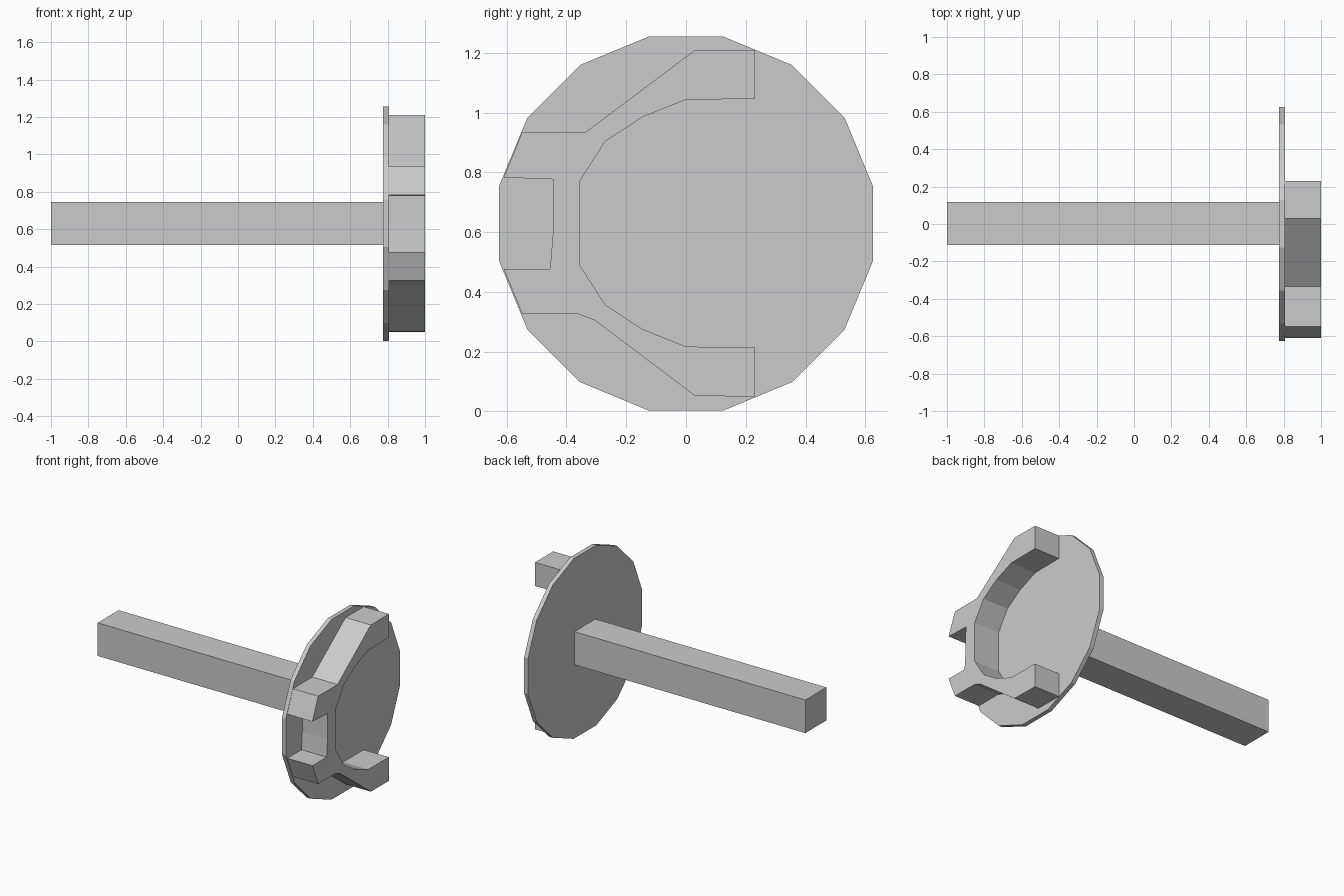
import bpy, bmesh, math

if "Cube" in bpy.data.objects:
    bpy.data.objects.remove(bpy.data.objects["Cube"])


def extrude_x(name, profile, x0, x1):
    """Extrude a counter-clockwise (y, z) outline along x."""
    bm = bmesh.new()
    face = bm.faces.new([bm.verts.new((x0, y, z)) for y, z in profile])
    res = bmesh.ops.extrude_face_region(bm, geom=[face])
    verts = [v for v in res["geom"] if isinstance(v, bmesh.types.BMVert)]
    bmesh.ops.translate(bm, verts=verts, vec=(x1 - x0, 0, 0))
    bmesh.ops.recalc_face_normals(bm, faces=bm.faces)
    mesh = bpy.data.meshes.new(name)
    bm.to_mesh(mesh)
    bm.free()
    obj = bpy.data.objects.new(name, mesh)
    bpy.context.collection.objects.link(obj)
    return obj


# Square shaft
extrude_x("shaft", [(-0.113, 0.515), (0.117, 0.515), (0.117, 0.745), (-0.113, 0.745)],
          -1.0, 0.78)

# Sixteen-sided disc with flat top and bottom
zc, apothem, n = 0.629, 0.626, 16
r = apothem / math.cos(math.pi / n)
angles = [2 * math.pi * (i + 0.5) / n for i in range(n)]
extrude_x("disc", [(r * math.cos(a), zc + r * math.sin(a)) for a in angles],
          0.776, 0.806)

# Raised key-shaped stamp: open jaw on one side, notched stem on the other
outer = [(0.23, 1.21), (0.03, 1.21), (-0.335, 0.936), (-0.548, 0.936)]
notch = [(-0.61, 0.783), (-0.443, 0.777), (-0.445, 0.60), (-0.455, 0.477), (-0.61, 0.477)]
lower = [(-0.548, 0.326), (-0.36, 0.326), (-0.305, 0.305), (0.03, 0.052), (0.23, 0.05)]
half_jaw = [(0.23, 0.215), (0.0, 0.217), (-0.145, 0.275), (-0.27, 0.357), (-0.357, 0.492)]
jaw = half_jaw + [(y, 1.261 - z) for y, z in reversed(half_jaw)]
extrude_x("key_stamp", outer + notch + lower + jaw, 0.80, 1.0)
